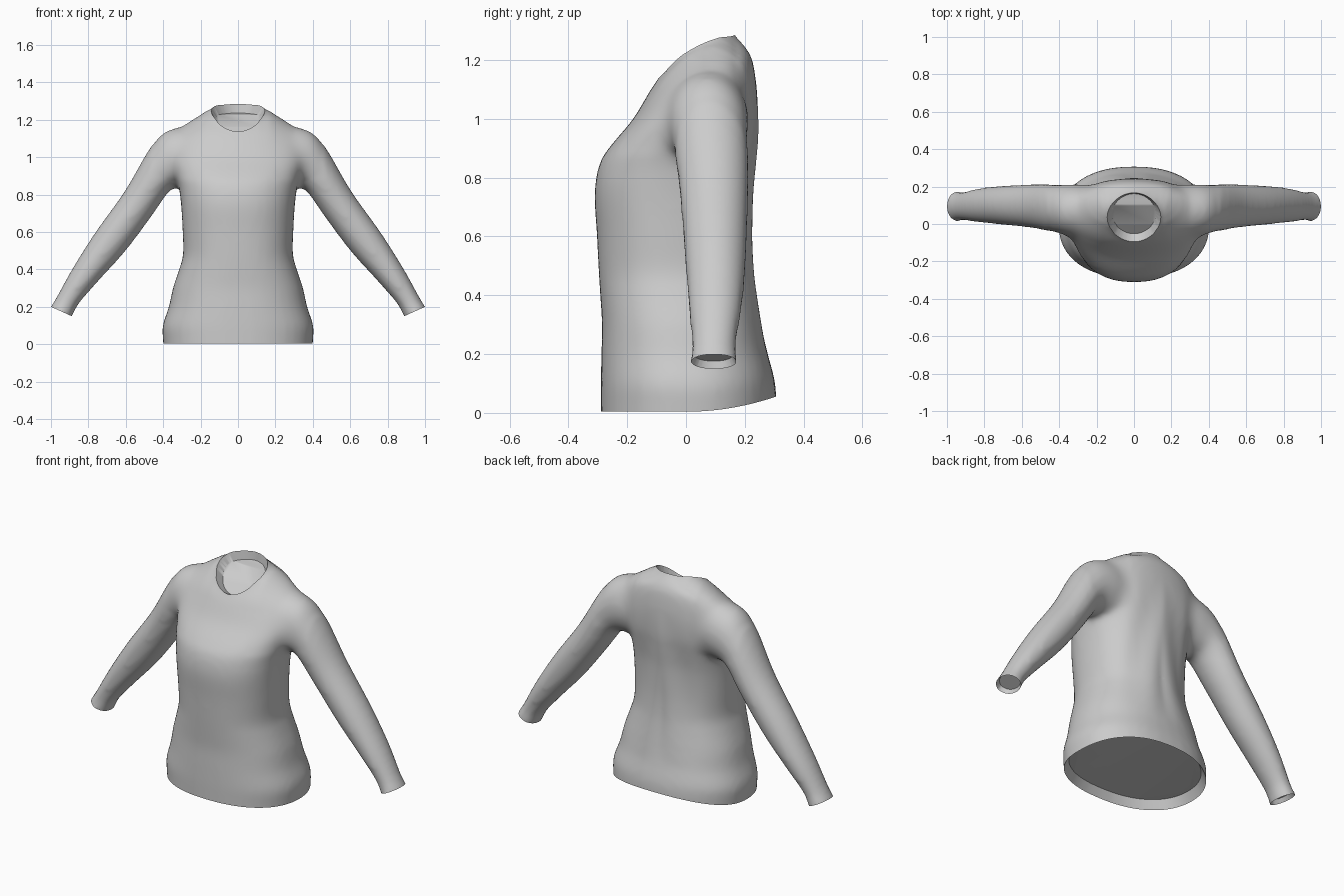
import bpy, bmesh, math
from mathutils import Vector

if "Cube" in bpy.data.objects:
    bpy.data.objects.remove(bpy.data.objects["Cube"])

SEG = 40


def spline(rows, steps=6):
    """Catmull-Rom interpolation of parameter rows."""
    out = []
    for i in range(len(rows) - 1):
        p0, p1 = rows[max(i - 1, 0)], rows[i]
        p2, p3 = rows[i + 1], rows[min(i + 2, len(rows) - 1)]
        for s in range(steps):
            t = s / steps
            out.append([0.5 * (2 * b + (c - a) * t + (2 * a - 5 * b + 4 * c - d) * t * t
                               + (3 * b - a - 3 * c + d) * t ** 3)
                        for a, b, c, d in zip(p0, p1, p2, p3)])
    return out + [list(rows[-1])]


def power(v, n):
    return math.copysign(abs(v) ** (2 / n), v)


def clamp(v):
    return max(0.0, min(1.0, v))


def loft(bm, rings):
    """Closed solid through a list of point rings."""
    vs = [[bm.verts.new(p) for p in r] for r in rings]
    faces = [bm.faces.new(vs[0]), bm.faces.new(vs[-1])]
    for a, b in zip(vs, vs[1:]):
        for i in range(SEG):
            j = (i + 1) % SEG
            faces.append(bm.faces.new((a[i], a[j], b[j], b[i])))
    bmesh.ops.recalc_face_normals(bm, faces=faces)


def torso_ring(row):
    w, yf, zf, yb, zb, n = row
    pts = []
    for i in range(SEG):
        a = 2 * math.pi * i / SEG
        k = (power(math.sin(a), n) + 1) / 2
        pts.append((w * power(math.cos(a), n), yf + (yb - yf) * k, zf + (zb - zf) * k))
    return pts


def sleeve_ring(row, side):
    xo, zo, xi, zi, cy, ry = row
    pts = []
    for i in range(SEG):
        a = 2 * math.pi * i / SEG
        k = (math.cos(a) + 1) / 2
        pts.append((side * (xi + (xo - xi) * k), cy + ry * math.sin(a), zi + (zo - zi) * k))
    return pts


# Torso: half width, front y, front z, back y, back z, roundness
torso = [
    (.395, -.29, -.06, .308, -.06, 2.3), (.402, -.29, .03, .306, .03, 2.3),
    (.403, -.29, .10, .297, .10, 2.3), (.370, -.288, .20, .275, .20, 2.3),
    (.348, -.286, .30, .258, .30, 2.3), (.315, -.292, .40, .240, .40, 2.3),
    (.294, -.297, .48, .228, .48, 2.3), (.296, -.303, .60, .220, .60, 2.3),
    (.305, -.311, .75, .223, .75, 2.3), (.320, -.293, .85, .235, .86, 2.3),
    (.345, -.255, .91, .245, .96, 2.3), (.365, -.180, 1.00, .242, 1.09, 2.2),
    (.315, -.123, 1.095, .226, 1.20, 2.1), (.205, -.097, 1.132, .198, 1.25, 2.0),
    (.137, -.083, 1.145, .166, 1.286, 1.85), (.120, -.10, 1.19, .145, 1.335, 1.85)]

# Sleeve: outer x, outer z, inner x, inner z, centre y, half depth
sleeve = [
    (.22, 1.16, .20, .86, .08, .12), (.31, 1.163, .25, .84, .075, .14),
    (.40, 1.135, .31, .835, .075, .138), (.478, 1.038, .365, .82, .083, .13),
    (.605, .82, .465, .68, .095, .117), (.765, .595, .60, .50, .10, .106),
    (.885, .405, .735, .350, .10, .093), (.974, .245, .846, .223, .095, .076),
    (1.002, .20, .886, .15, .095, .081), (1.022, .155, .908, .105, .095, .081)]

bm = bmesh.new()
loft(bm, [torso_ring(r) for r in spline(torso)])
for side in (1, -1):
    loft(bm, [sleeve_ring(r, side) for r in spline(sleeve)])
mesh = bpy.data.meshes.new("sweater_base")
bm.to_mesh(mesh)
bm.free()

# Merge torso and sleeves into one skin
sweater = bpy.data.objects.new("sweater", mesh)
bpy.context.collection.objects.link(sweater)
mod = sweater.modifiers.new("merge", 'REMESH')
mod.mode = 'VOXEL'
mod.voxel_size = 0.015
merged = bpy.data.meshes.new_from_object(
    sweater.evaluated_get(bpy.context.evaluated_depsgraph_get()))
sweater.modifiers.clear()
sweater.data = merged

bm = bmesh.new()
bm.from_mesh(merged)


def relax(verts, times):
    for _ in range(times):
        bmesh.ops.smooth_vert(bm, verts=verts, factor=0.5,
                              use_axis_x=True, use_axis_y=True, use_axis_z=True)


# Soften everything, and the armholes more
relax(bm.verts, 6)
relax([v for v in bm.verts if .2 < abs(v.co.x) < .46 and v.co.z > .88], 22)
relax([v for v in bm.verts if .16 < abs(v.co.x) < .5 and v.co.z > .8], 3)

for v in bm.verts:
    x, y, z = v.co
    # Soft cloth folds on the back
    if y > .1 and abs(x) < .3 and .2 < z < 1.1:
        fade = math.sin(math.pi * (z - .2) / .9) * (1 - (x / .3) ** 2) * min(1, (y - .1) / .08)
        v.co.y += .007 * fade * math.cos(28 * abs(x) + 5 * z + 2.2)


def open_end(test, co, no, depth, shrink):
    """Cut an opening, turn a band inwards and close it with a recessed panel."""
    co, no = Vector(co), Vector(no).normalized()
    faces = [f for f in bm.faces if test(f.calc_center_median())]
    geom = set(faces)
    for f in faces:
        geom.update(f.verts)
        geom.update(f.edges)
    bmesh.ops.bisect_plane(bm, geom=list(geom), plane_co=co, plane_no=no,
                           clear_outer=True, dist=1e-5)
    rim = [e for e in bm.edges if e.is_boundary
           and all(abs((v.co - co).dot(no)) < 1e-3 and test(v.co) for v in e.verts)]
    ring = bmesh.ops.extrude_edge_only(bm, edges=rim)["geom"]
    vs = [v for v in ring if isinstance(v, bmesh.types.BMVert)]
    mid = sum((v.co for v in vs), Vector()) / max(len(vs), 1)
    for v in vs:
        v.co = mid + (v.co - mid) * shrink - no * depth
    inner = [e for e in ring if isinstance(e, bmesh.types.BMEdge) and e.is_boundary]
    bmesh.ops.triangle_fill(bm, edges=inner, use_beauty=True, normal=no)


# Hem, neck and cuffs
open_end(lambda p: p.z < .1, (0, 0, .004), (0, 0, -1), .05, .93)
open_end(lambda p: p.z > 1.08 and abs(p.x) < .2, (0, -.083, 1.143), (0, -.142, .25), .04, .82)
for s in (1, -1):
    open_end(lambda p: p.x * s > .8 and p.z < .3, (s * .945, .095, .175),
             (s * .41, 0, -.91), .025, .85)

for v in bm.verts:
    x, y, z = v.co
    # Raise the back of the hem
    if z < .3 and y > 0 and abs(x) < .6:
        v.co.z += .05 * (y / .3) ** 2 * (1 - z / .3)
    # Lift the sides of the neckline into a V
    if z > 1.08:
        v.co.z += (.036 * clamp(abs(x) / .11) * clamp(1 - ((y - .02) / .15) ** 2)
                   * clamp((z - 1.08) / .1) * clamp((.3 - abs(x)) / .13))

bmesh.ops.recalc_face_normals(bm, faces=bm.faces)
bm.to_mesh(merged)
bm.free()

bpy.context.view_layer.objects.active = sweater
sweater.select_set(True)
bpy.ops.object.shade_smooth_by_angle(angle=math.radians(50))
